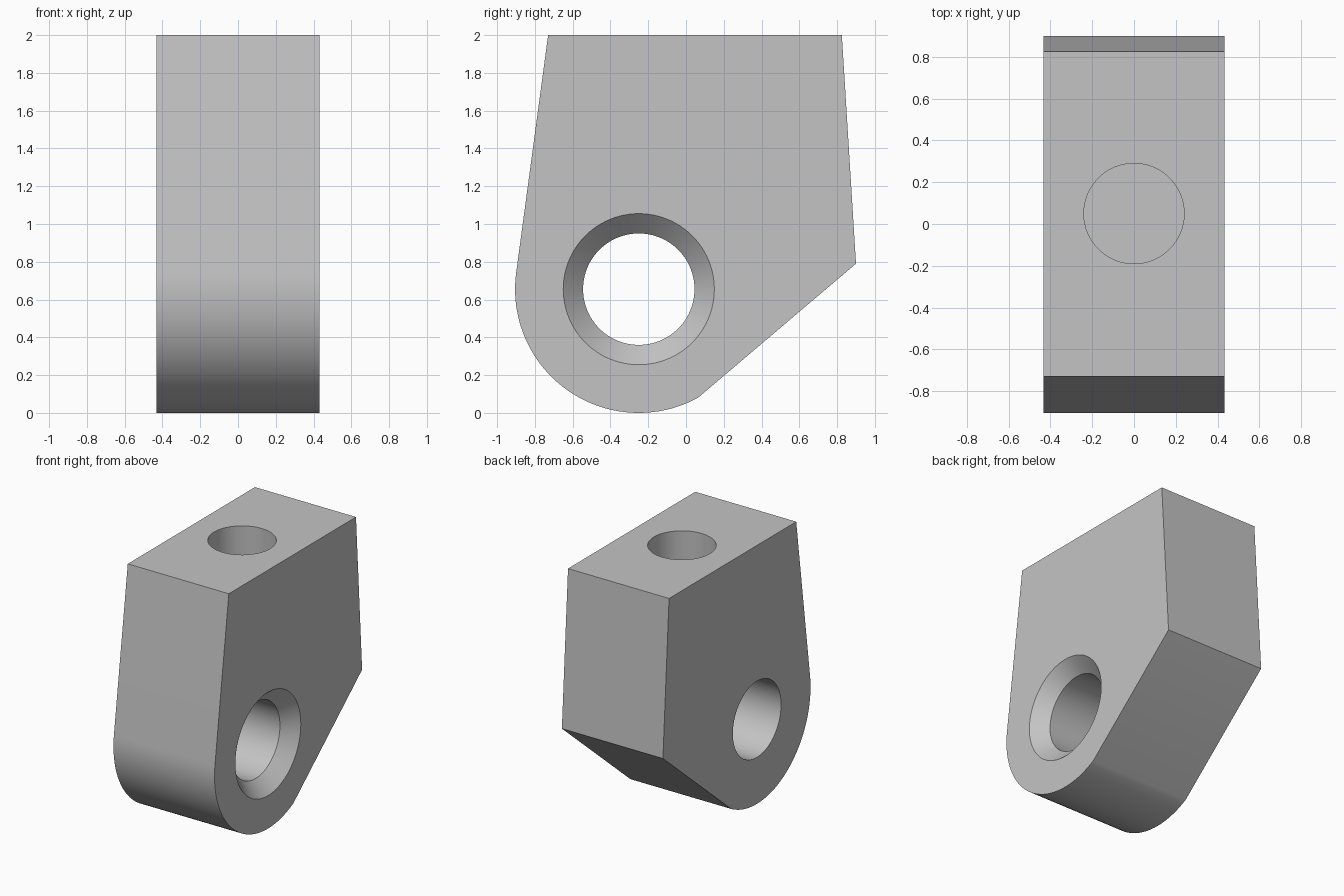
import bpy
import bmesh
from math import cos, sin, pi, radians
from mathutils import Matrix, Vector

cube = bpy.data.objects.get("Cube")
if cube:
    bpy.data.objects.remove(cube, do_unlink=True)

WIDTH = 0.865
HALF = WIDTH / 2
PIVOT = Vector((0, -0.25, 0.655))
ROUND = 0.655
PIN, SINK = 0.295, 0.40

grey = bpy.data.materials.new("plain grey")
grey.use_nodes = True
colour = (0.55, 0.55, 0.55, 1)
grey.diffuse_color = colour
grey.node_tree.nodes["Principled BSDF"].inputs["Base Color"].default_value = colour


def make_object(name, bm):
    bmesh.ops.recalc_face_normals(bm, faces=bm.faces)
    mesh = bpy.data.meshes.new(name)
    bm.to_mesh(mesh)
    bm.free()
    mesh.materials.append(grey)
    obj = bpy.data.objects.new(name, mesh)
    bpy.context.collection.objects.link(obj)
    return obj


def turned(name, profile, matrix, sides=96):
    """Solid of revolution from (radius, height) pairs, capped at both ends."""
    bm = bmesh.new()
    rings = [[bm.verts.new((r * cos(2 * pi * i / sides), r * sin(2 * pi * i / sides), h))
              for i in range(sides)] for r, h in profile]
    for low, high in zip(rings, rings[1:]):
        for i in range(sides):
            j = (i + 1) % sides
            bm.faces.new((low[i], low[j], high[j], high[i]))
    bm.faces.new(rings[0])
    bm.faces.new(rings[-1])
    bm.transform(matrix)
    return make_object(name, bm)


# Block: side outline with a rounded toe, extruded across the width
outline = [(0.90, 0.79), (0.825, 2.0), (-0.73, 2.0)]
steps = 40
for i in range(steps + 1):
    a = radians(172.3 + (298.5 - 172.3) * i / steps)
    outline.append((PIVOT.y + ROUND * cos(a), PIVOT.z + ROUND * sin(a)))
bm = bmesh.new()
side = bm.faces.new([bm.verts.new((-HALF, y, z)) for y, z in outline])
grown = bmesh.ops.extrude_face_region(bm, geom=[side])
bmesh.ops.translate(bm, vec=(WIDTH, 0, 0),
                    verts=[v for v in grown["geom"] if isinstance(v, bmesh.types.BMVert)])
block = make_object("pivot_block", bm)

# Cross bore, countersunk at 45 degrees on the left face
depth, over = SINK - PIN, 0.05
bore = turned("cross_bore_cutter",
              [(PIN, -HALF - over), (PIN, HALF - depth), (SINK + over, HALF + over)],
              Matrix.Translation(PIVOT) @ Matrix.Rotation(pi / 2, 4, "Y"))

# Blind socket in the top face
socket = turned("top_socket_cutter", [(0.24, -0.6), (0.24, over)],
                Matrix.Translation((0, 0.05, 2)))

# Cut both holes, then discard the cutters
bpy.context.view_layer.objects.active = block
for cutter in (bore, socket):
    cutter.hide_render = True
    cut = block.modifiers.new(cutter.name, "BOOLEAN")
    cut.operation = "DIFFERENCE"
    cut.solver = "EXACT"
    cut.object = cutter
    bpy.ops.object.modifier_apply(modifier=cut.name)
    bpy.data.objects.remove(cutter, do_unlink=True)

bpy.ops.object.select_all(action="DESELECT")
block.select_set(True)
bpy.ops.object.shade_smooth_by_angle(angle=radians(30))
